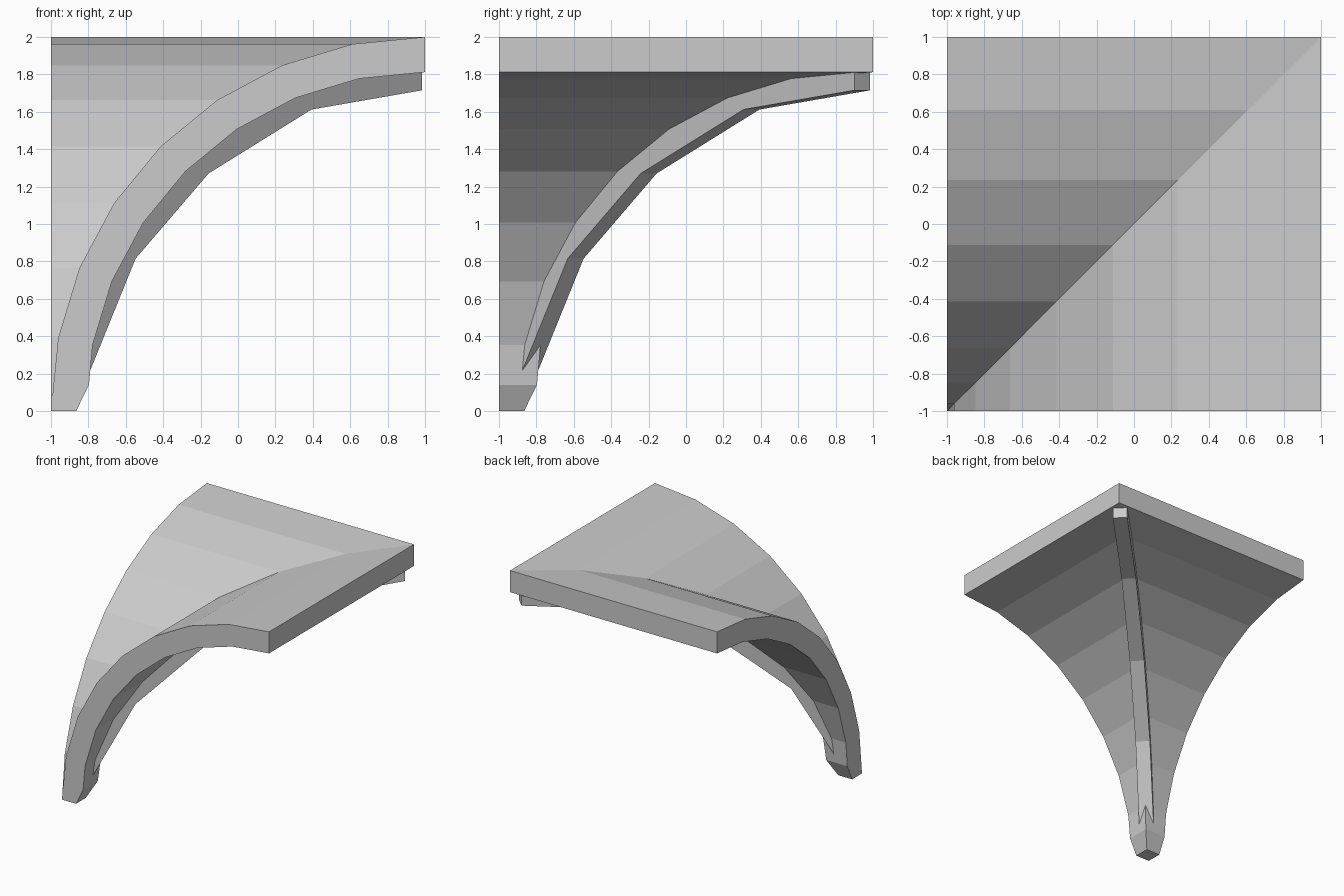
import bpy, bmesh
from math import sin, cos, pi

cube = bpy.data.objects.get("Cube")
if cube:
    bpy.data.objects.remove(cube, do_unlink=True)

stone = bpy.data.materials.new("grey_stone")
stone.use_nodes = True
grey = (0.6, 0.6, 0.6, 1)
stone.diffuse_color = grey
stone.node_tree.nodes["Principled BSDF"].inputs["Base Color"].default_value = grey

SEGMENTS = 8


def arc(radius):
    """Quarter arch springing at the foot and cresting at s = 1."""
    steps = [i * pi / 2 / SEGMENTS for i in range(SEGMENTS + 1)]
    return [(1 - radius * cos(a), radius * sin(a)) for a in steps]


def finish(bm, name):
    bmesh.ops.remove_doubles(bm, verts=bm.verts, dist=0.0001)
    bmesh.ops.recalc_face_normals(bm, faces=bm.faces)
    mesh = bpy.data.meshes.new(name)
    bm.to_mesh(mesh)
    bm.free()
    mesh.materials.append(stone)
    obj = bpy.data.objects.new(name, mesh)
    bpy.context.collection.objects.link(obj)
    return obj


# Groin vault corner: L-shaped rows of vertices meeting on the diagonal
def rows(bm, profile):
    return [[bm.verts.new(p) for p in ((s, -1, z), (s, s, z), (-1, s, z))]
            for s, z in profile]


bm = bmesh.new()
outer = rows(bm, arc(2))
# The inner arch ends in a chamfered foot
inner = rows(bm, [(-0.865, 0), (-0.797, 0.14)] + arc(1.812)[1:])
for shell in (outer, inner):
    for a, b in zip(shell, shell[1:]):
        for k in (0, 1):
            bm.faces.new((a[k], a[k + 1], b[k + 1], b[k]))
# Arch-shaped cheeks on the front and right sides
for k in (0, 2):
    bm.faces.new([r[k] for r in outer] + [r[k] for r in reversed(inner)])
# Straight edges at the crown
for k in (0, 1):
    bm.faces.new((outer[-1][k], outer[-1][k + 1], inner[-1][k + 1], inner[-1][k]))
# Foot
bm.faces.new([outer[0][0]] + inner[0])
finish(bm, "vault_shell")

# Diagonal rib: lower edge is exposed, upper edge is buried in the shell
HALF = 0.0425
lower = [(-0.88, 0.1), (-0.59, 0.815), (-0.2, 1.27), (0.35, 1.612), (0.9425, 1.715)]
upper = [(-0.88, 0.3)] + arc(1.9)[1:-1] + [(0.9425, 1.9)]
bm = bmesh.new()
outline = lower + upper[::-1]
sides = [[bm.verts.new((c + d, c - d, z)) for c, z in outline] for d in (-HALF, HALF)]
for side in sides:
    bm.faces.new(side)
for i in range(len(outline)):
    j = (i + 1) % len(outline)
    bm.faces.new((sides[0][i], sides[0][j], sides[1][j], sides[1][i]))
finish(bm, "diagonal_rib")
